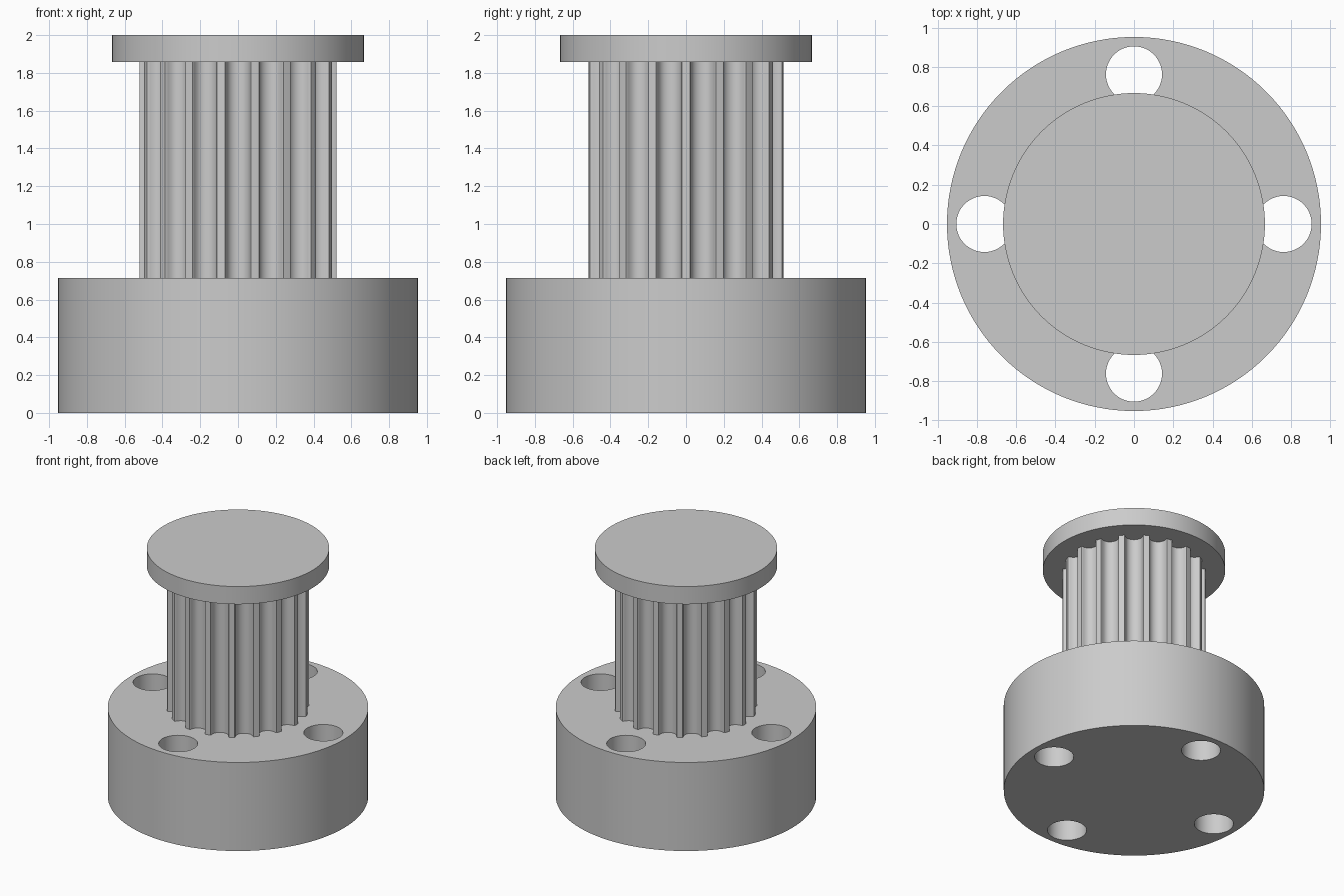
import bpy, bmesh
from math import sin, cos, pi, hypot, atan2

if "Cube" in bpy.data.objects:
    bpy.data.objects.remove(bpy.data.objects["Cube"])

MM = 1 / 10.5            # the part is 21 mm tall
TEETH = 18
TOOTH_R = 5.4755
BASE_TOP, FLANGE_BOTTOM, TOP = 7.5, 19.5, 21.0

grey = bpy.data.materials.new("plain_grey")
grey.use_nodes = True
colour = (0.6, 0.6, 0.6, 1)
grey.diffuse_color = colour
grey.node_tree.nodes["Principled BSDF"].inputs["Base Color"].default_value = colour


def circle(r, n=128, cx=0, cy=0):
    return [(cx + r * cos(2 * pi * i / n), cy + r * sin(2 * pi * i / n)) for i in range(n)]


def prism(name, outline, z0, z1):
    """Extrude a closed outline (mm) from z0 to z1."""
    bm = bmesh.new()
    face = bm.faces.new([bm.verts.new((x * MM, y * MM, z0 * MM)) for x, y in outline])
    out = bmesh.ops.extrude_face_region(bm, geom=[face])
    top = [v for v in out["geom"] if isinstance(v, bmesh.types.BMVert)]
    bmesh.ops.translate(bm, verts=top, vec=(0, 0, (z1 - z0) * MM))
    bmesh.ops.recalc_face_normals(bm, faces=bm.faces)
    mesh = bpy.data.meshes.new(name)
    bm.to_mesh(mesh)
    bm.free()
    mesh.materials.append(grey)
    obj = bpy.data.objects.new(name, mesh)
    bpy.context.collection.objects.link(obj)
    return obj


def activate(obj):
    bpy.ops.object.select_all(action='DESELECT')
    obj.select_set(True)
    bpy.context.view_layer.objects.active = obj


# Base disc with four through holes
base = prism("base", circle(10), 0, BASE_TOP)
for i in range(4):
    a = i * pi / 2
    cutter = prism("hole_cutter", circle(1.5, 48, 8 * cos(a), 8 * sin(a)), -1, BASE_TOP + 1)
    cutter.hide_render = True
    mod = base.modifiers.new("hole", 'BOOLEAN')
    mod.object, mod.operation, mod.solver = cutter, 'DIFFERENCE', 'EXACT'
    activate(base)
    bpy.ops.object.modifier_apply(modifier=mod.name)
    bpy.data.objects.remove(cutter)

# Toothed drum: rounded groove as (half width, depth), repeated around the axis
half = [(0.727, 0.05), (0.678, 0.13), (0.656, 0.238), (0.62, 0.343), (0.572, 0.444),
        (0.512, 0.54), (0.406, 0.637), (0.282, 0.707), (0.144, 0.75)]
groove = [(-w, d) for w, d in half] + [(0, 0.764)] + [(w, d) for w, d in reversed(half)]
outline = []
for i in range(TEETH):
    turn = 2 * pi * i / TEETH - pi / 2
    for w, d in groove:
        r, a = hypot(TOOTH_R - d, w), turn + atan2(w, TOOTH_R - d)
        outline.append((r * cos(a), r * sin(a)))
    land = turn + pi / TEETH          # crown of the tooth
    outline.append((TOOTH_R * cos(land), TOOTH_R * sin(land)))
drum = prism("toothed_drum", outline, BASE_TOP - 0.1, FLANGE_BOTTOM + 0.1)

# Retaining flange on top
flange = prism("top_flange", circle(7), FLANGE_BOTTOM, TOP)

for obj in (base, drum, flange):
    activate(obj)
    bpy.ops.object.shade_smooth_by_angle(angle=pi / 6)
